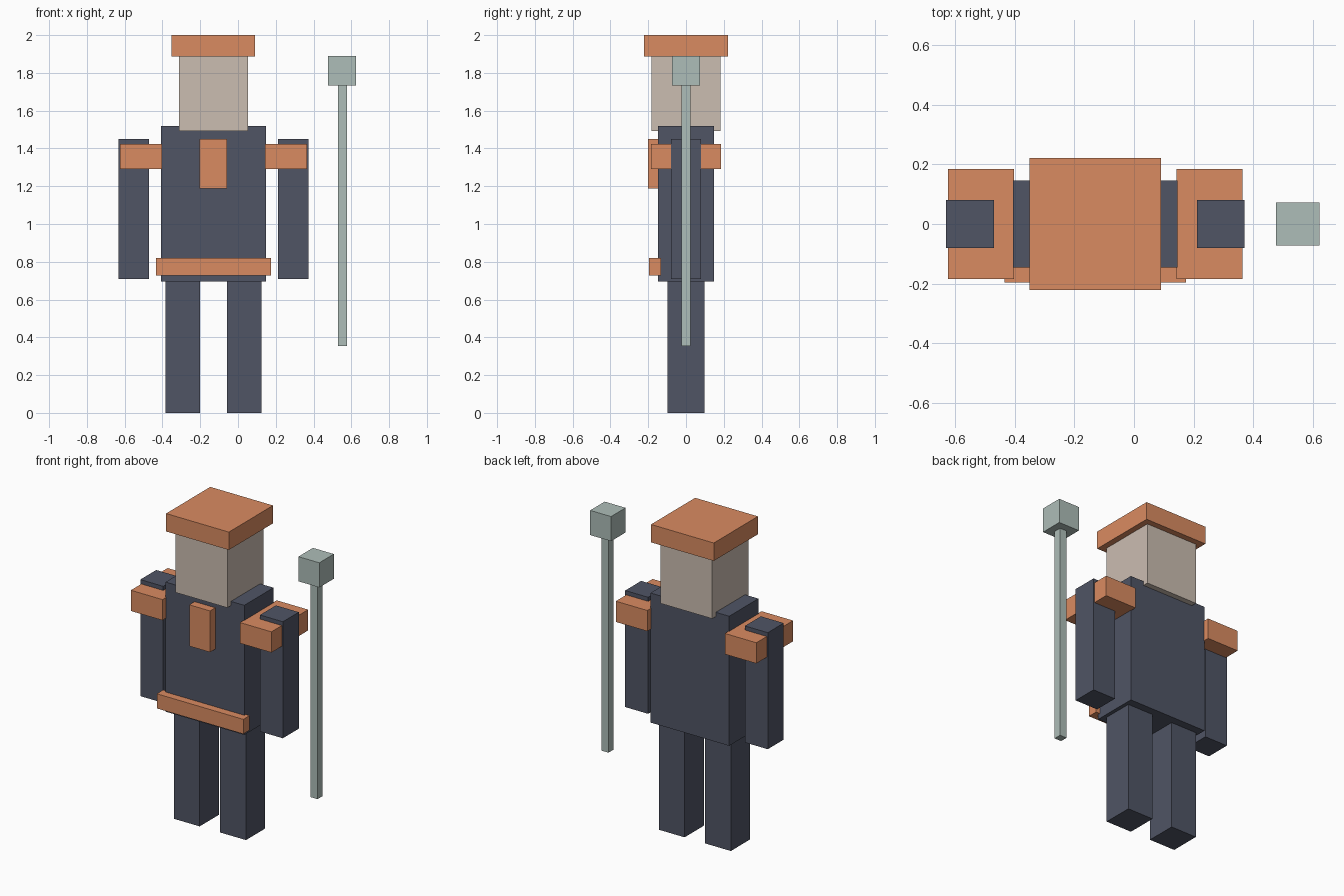
import bpy

if "Cube" in bpy.data.objects:
    bpy.data.objects.remove(bpy.data.objects["Cube"])


def material(name, rgb):
    m = bpy.data.materials.new(name)
    m.diffuse_color = (*rgb, 1)
    m.use_nodes = True
    m.node_tree.nodes["Principled BSDF"].inputs["Base Color"].default_value = m.diffuse_color
    return m


ORANGE = material("orange", (0.70, 0.26, 0.12))
NAVY = material("navy", (0.08, 0.09, 0.13))
SKIN = material("skin", (0.60, 0.51, 0.44))
STEEL = material("pale_green", (0.42, 0.51, 0.48))


def box(name, mat, x, y, z):
    """Box from (min, max) ranges on each axis."""
    centre = [(a + b) / 2 for a, b in (x, y, z)]
    bpy.ops.mesh.primitive_cube_add(size=1, location=centre)
    ob = bpy.context.object
    ob.name = name
    ob.scale = [b - a for a, b in (x, y, z)]
    bpy.ops.object.transform_apply(location=False, rotation=False, scale=True)
    ob.data.materials.append(mat)


MID = -0.13  # centre line of the figure, offset to make room for the staff


def centred(name, mat, half_x, y, z):
    box(name, mat, (MID - half_x, MID + half_x), y, z)


def pair(name, mat, inner, outer, half_y, z):
    for side, s in (("left", 1), ("right", -1)):
        x = sorted((MID + s * inner, MID + s * outer))
        box(f"{side}_{name}", mat, x, (-half_y, half_y), z)


# Torso, head and cap
centred("torso", NAVY, 0.277, (-0.147, 0.147), (0.695, 1.52))
centred("head", SKIN, 0.183, (-0.183, 0.183), (1.493, 1.886))
centred("cap", ORANGE, 0.221, (-0.222, 0.222), (1.886, 2.0))

# Limbs and shoulder pads
pair("leg", NAVY, 0.072, 0.254, 0.097, (0, 0.697))
pair("arm", NAVY, 0.341, 0.502, 0.08, (0.708, 1.45))
pair("shoulder_pad", ORANGE, 0.273, 0.495, 0.185, (1.292, 1.424))

# Chest plate and belt on the front
centred("chest_plate", ORANGE, 0.073, (-0.2, -0.127), (1.187, 1.45))
centred("belt", ORANGE, 0.305, (-0.196, -0.132), (0.727, 0.82))

# Staff standing beside the figure
box("staff_shaft", STEEL, (0.529, 0.577), (-0.024, 0.024), (0.354, 1.735))
box("staff_head", STEEL, (0.477, 0.624), (-0.073, 0.073), (1.733, 1.89))
